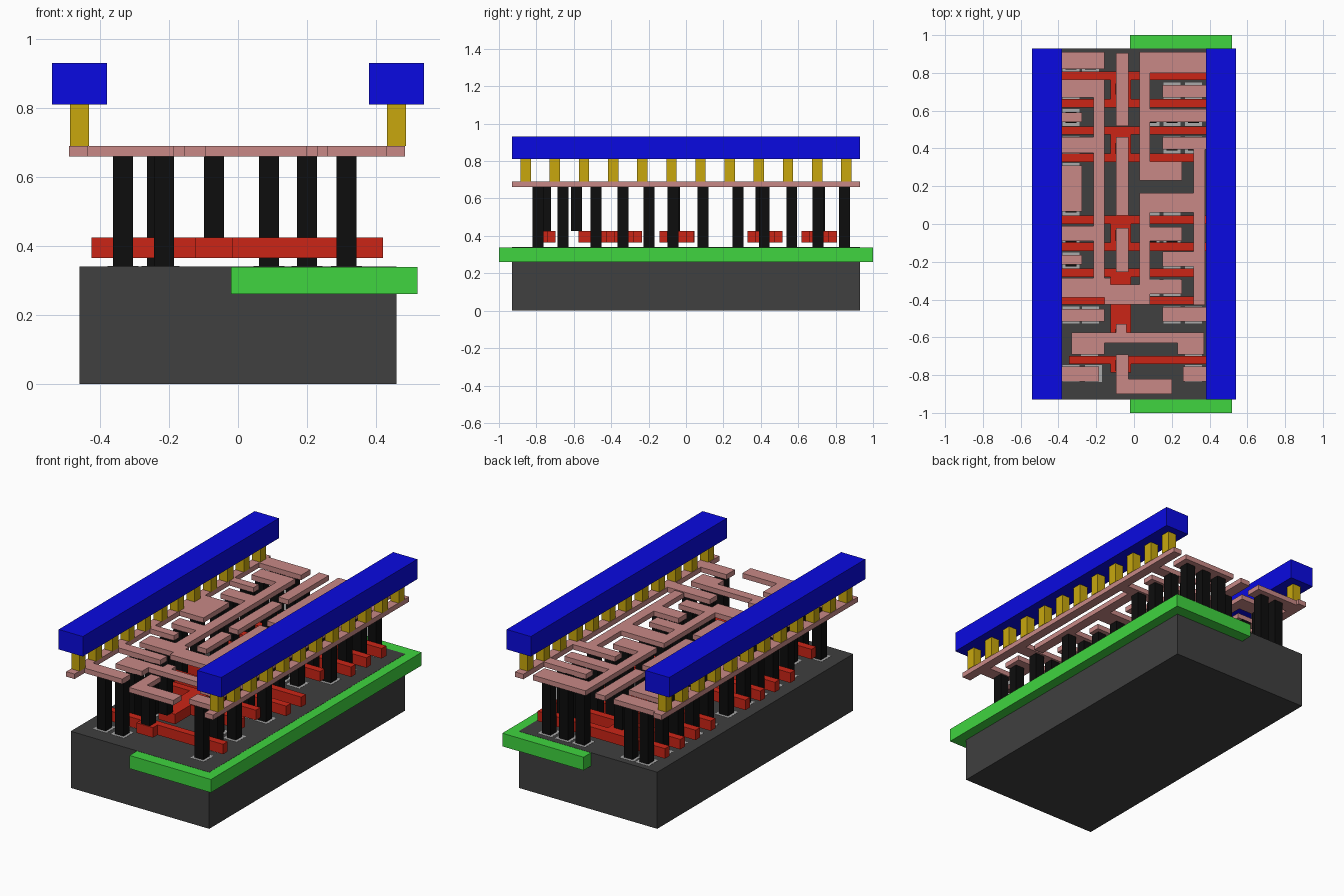
import bpy
import bmesh


def material(name, rgb):
    m = bpy.data.materials.new(name)
    m.diffuse_color = (*rgb, 1)
    return m


DARK = material("charcoal", (0.05, 0.05, 0.05))
GREEN = material("green", (0.05, 0.66, 0.05))
GREY = material("light_grey", (0.4, 0.4, 0.4))
RED = material("red", (0.6, 0.018, 0.008))
BLACK = material("black", (0.004, 0.004, 0.004))
PINK = material("copper_pink", (0.58, 0.25, 0.24))
GOLD = material("gold", (0.58, 0.39, 0.004))
BLUE = material("blue", (0.003, 0.003, 0.75))


def layer(name, rects, z0, z1, mat):
    """Extrude the union of (x0, x1, y0, y1) rectangles from z0 to z1."""
    xs = sorted({v for r in rects for v in r[:2]})
    ys = sorted({v for r in rects for v in r[2:]})
    bm = bmesh.new()
    verts = {}

    def vert(i, j):
        if (i, j) not in verts:
            verts[i, j] = bm.verts.new((xs[i], ys[j], z0))
        return verts[i, j]

    for i in range(len(xs) - 1):
        for j in range(len(ys) - 1):
            cx, cy = (xs[i] + xs[i + 1]) / 2, (ys[j] + ys[j + 1]) / 2
            if any(a < cx < b and c < cy < d for a, b, c, d in rects):
                bm.faces.new([vert(i, j), vert(i + 1, j), vert(i + 1, j + 1), vert(i, j + 1)])
    top = bmesh.ops.extrude_face_region(bm, geom=bm.faces[:], use_keep_orig=True)
    bmesh.ops.translate(bm, vec=(0, 0, z1 - z0),
                        verts=[g for g in top["geom"] if isinstance(g, bmesh.types.BMVert)])
    bmesh.ops.recalc_face_normals(bm, faces=bm.faces[:])
    bmesh.ops.dissolve_limit(bm, angle_limit=0.01, verts=bm.verts[:], edges=bm.edges[:])
    me = bpy.data.meshes.new(name)
    bm.to_mesh(me)
    bm.free()
    me.materials.append(mat)
    ob = bpy.data.objects.new(name, me)
    bpy.context.collection.objects.link(ob)
    return ob


def squares(points, half):
    return [(x - half, x + half, y - half, y + half) for x, y in points]


# Base block and the well let into its right-hand half
layer("substrate", [(-0.46, 0.46, -0.93, 0.93)], 0, 0.34, DARK)
layer("well", [(-0.02, 0.52, -1, 1)], 0.26, 0.339, GREEN)

# Gate bars, joined in the middle by contact pads
bars = [(-0.425, 0.42, 0.785), (-0.425, 0.42, 0.64), (-0.425, 0.42, 0.495),
        (-0.425, 0.315, 0.35), (-0.425, 0.42, 0.022), (-0.425, 0.42, -0.12),
        (-0.425, 0.315, -0.258), (-0.425, 0.315, -0.405), (-0.345, 0.42, -0.72)]
pads = [(0.62, 0.8), (0.33, 0.515), (-0.14, 0.045), (-0.575, -0.24), (-0.785, -0.7)]
layer("gates",
      [(a, b, y - 0.022, y + 0.022) for a, b, y in bars]
      + [(-0.125, -0.015, a, b) for a, b in pads], 0.365, 0.425, RED)

# Contact posts in rows: y -> x positions
rows = {0.848: (-0.333, -0.23, 0.09, 0.2, 0.315),
        0.705: (-0.333, 0.2, 0.315),
        0.565: (-0.333, 0.09, 0.2, 0.315),
        0.418: (-0.333, 0.2, 0.315),
        0.278: (-0.333, 0.09, 0.2),
        0.09: (-0.333, 0.09, 0.2),
        -0.07: (-0.333, 0.09, 0.2),
        -0.197: (-0.333, 0.2, 0.315),
        -0.337: (-0.333, 0.09, 0.2),
        -0.482: (-0.333, -0.23, 0.2, 0.315),
        -0.657: (-0.235, 0.315),
        -0.792: (-0.333, -0.215, 0.315)}
points = [(x, y) for y, row in rows.items() for x in row]
layer("diffusion_pads", squares(points, 0.045), 0.335, 0.341, GREY)
layer("contacts", squares(points, 0.029), 0.341, 0.66, BLACK)
layer("gate_contacts", squares([(-0.07, y) for y in (0.715, 0.4, -0.06, -0.585, -0.75)], 0.029),
      0.425, 0.66, BLACK)

# Supply rails with their finger branches
left_fingers = [(-0.155, 0.82, 0.91), (-0.275, 0.54, 0.59), (-0.275, 0.065, 0.31),
                (-0.275, -0.215, -0.165), (-0.155, -0.515, -0.45), (-0.185, -0.835, -0.755)]
right_fingers = [(0.15, 0.67, 0.735), (0.15, 0.395, 0.46),
                 (0.15, -0.515, -0.44), (0.26, -0.835, -0.755)]
layer("left_supply_metal", [(-0.49, -0.435, -0.93, 0.93)]
      + [(-0.49, x, a, b) for x, a, b in left_fingers], 0.66, 0.69, PINK)
layer("right_supply_metal", [(0.43, 0.485, -0.93, 0.93)]
      + [(x, 0.485, a, b) for x, a, b in right_fingers], 0.66, 0.69, PINK)

# Winding signal tracks
tracks = {
    "output_track": [(-0.215, -0.155, -0.39, 0.765), (-0.38, -0.155, 0.67, 0.765),
                     (-0.38, -0.155, 0.375, 0.46), (-0.38, -0.155, -0.09, -0.01),
                     (-0.38, -0.125, -0.39, -0.285), (-0.155, 0.085, -0.425, -0.32),
                     (0.03, 0.255, -0.37, -0.295), (0.03, 0.085, -0.37, 0.165),
                     (0.03, 0.255, 0.06, 0.165), (0.03, 0.255, -0.09, -0.015)],
    "upper_track": [(0.03, 0.085, 0.23, 0.91), (0.03, 0.38, 0.8, 0.91),
                    (0.03, 0.38, 0.54, 0.61), (0.03, 0.255, 0.23, 0.33)],
    "side_track": [(0.315, 0.375, -0.43, 0.395), (0.15, 0.375, -0.225, -0.145),
                   (0.255, 0.375, 0.06, 0.165)],
    "bridge_track": [(-0.33, 0.37, -0.63, -0.575), (-0.33, -0.155, -0.69, -0.575),
                     (0.23, 0.37, -0.69, -0.575), (-0.095, -0.04, -0.63, -0.53)],
    "input_track_1": [(-0.095, -0.03, 0.52, 0.905)],
    "input_track_2": [(-0.095, -0.03, 0.045, 0.46)],
    "input_track_3": [(-0.095, -0.03, -0.255, -0.02)],
    "input_track_4": [(-0.095, -0.03, -0.9, -0.69), (-0.095, 0.2, -0.9, -0.82)],
}
for name, rects in tracks.items():
    layer(name, rects, 0.66, 0.69, PINK)

# Upper power bars on rows of vias
for side, sx in (("left", -1), ("right", 1)):
    layer(side + "_vias", squares([(sx * 0.46, -0.857 + 0.1558 * i) for i in range(12)], 0.0275),
          0.69, 0.81, GOLD)
    layer(side + "_power_bar", [(sx * 0.46 - 0.08, sx * 0.46 + 0.08, -0.93, 0.93)],
          0.81, 0.93, BLUE)
